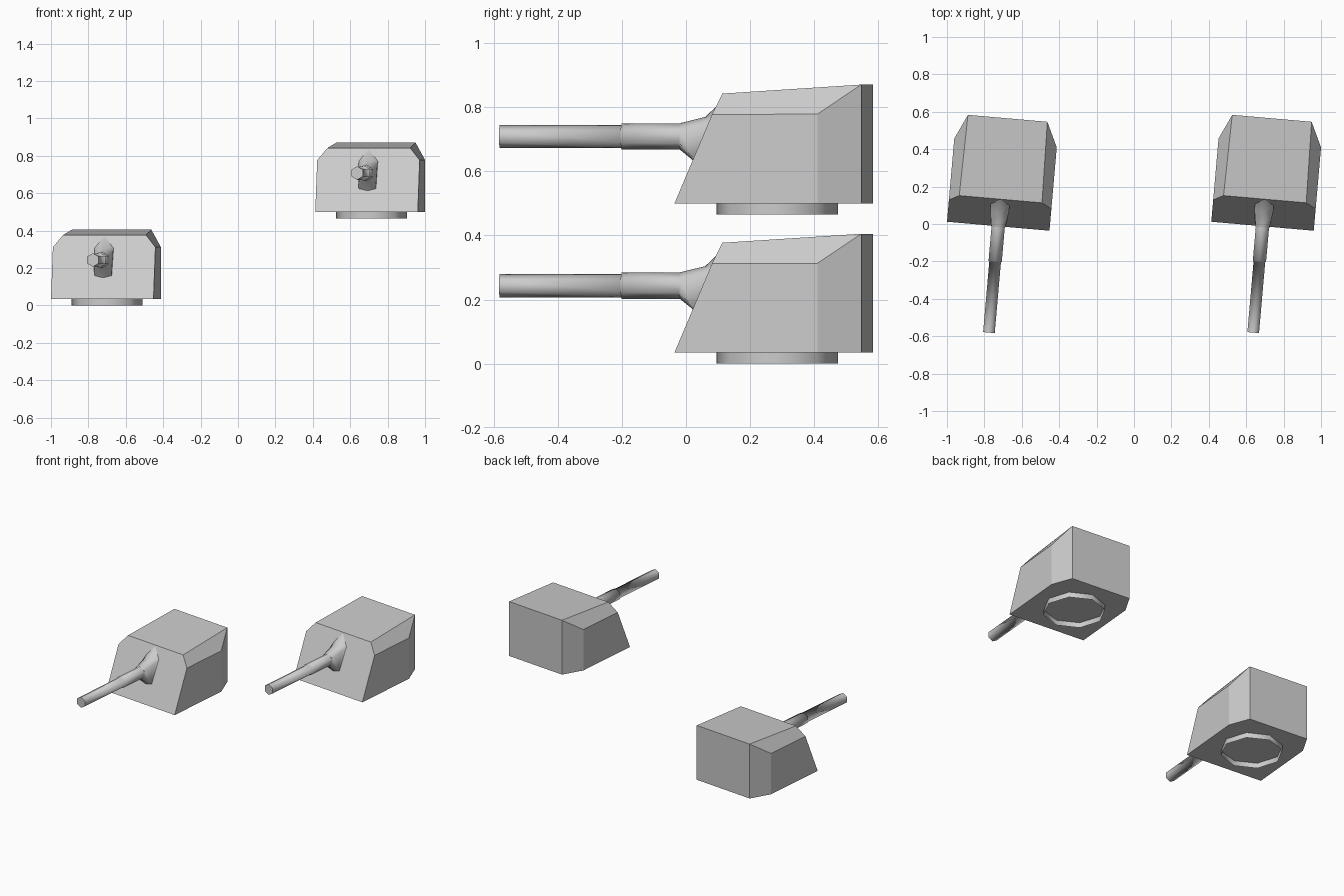
import bpy, bmesh, math
from mathutils import Matrix

if "Cube" in bpy.data.objects:
    bpy.data.objects.remove(bpy.data.objects["Cube"])


def add_mesh(name, verts, faces, smooth=False):
    mesh = bpy.data.meshes.new(name)
    mesh.from_pydata(verts, [], faces)
    bm = bmesh.new()
    bm.from_mesh(mesh)
    bmesh.ops.recalc_face_normals(bm, faces=bm.faces)
    for f in bm.faces:
        f.smooth = smooth and len(f.verts) == 4
    bm.to_mesh(mesh)
    bm.free()
    return mesh


def loft(name, rings, cap_start=False):
    """Skin a list of equal-length point rings."""
    n = len(rings[0])
    verts = [p for r in rings for p in r]
    faces = [(k * n + i, k * n + (i + 1) % n, (k + 1) * n + (i + 1) % n, (k + 1) * n + i)
             for k in range(len(rings) - 1) for i in range(n)]
    if cap_start:
        faces.append(tuple(range(n)))
    return add_mesh(name, verts, faces, smooth=True)


def slope_y(z):
    """Position of the sloping front plate at height z."""
    return -0.297 + 0.145 * (z - 0.035) / 0.342


def hex_ring(y, r, z=0.243):
    return [(r * math.sin(i * math.pi / 3), y, z + r * math.cos(i * math.pi / 3)) for i in range(6)]


# armoured hull: half of the points, mirrored in x
half = [(0.275, -0.297, 0.035), (0.275, 0.15, 0.035), (0.213, 0.282, 0.035),
        (0.275, slope_y(0.312), 0.312), (0.275, 0.15, 0.313), (0.213, 0.282, 0.405),
        (0.222, slope_y(0.377), 0.377)]
sides = [(0, 1, 4, 3), (1, 2, 5, 4), (3, 4, 5, 6)]
hull_faces = sides + [tuple(i + 7 for i in f) for f in sides]
hull_faces += [(0, 3, 6, 13, 10, 7), (6, 5, 12, 13), (5, 2, 9, 12), (0, 1, 2, 9, 8, 7)]
hull = add_mesh("hull", half + [(-x, y, z) for x, y, z in half], hull_faces)

# gun barrel with one step
barrel = loft("barrel", [hex_ring(-0.868, 0.036), hex_ring(-0.487, 0.036),
                         hex_ring(-0.487, 0.041), hex_ring(-0.28, 0.041)], cap_start=True)

# mantlet flaring from the barrel onto the front plate
middle = [(0, -0.225, 0.304), (0.05, -0.215, 0.285), (0.046, -0.262, 0.18),
          (0, -0.268, 0.173), (-0.046, -0.262, 0.18), (-0.05, -0.215, 0.285)]
outline = [(0, 0.375), (0.051, 0.31), (0.046, 0.157), (0, 0.146), (-0.046, 0.157), (-0.051, 0.31)]
mantlet = loft("mantlet", [hex_ring(-0.303, 0.042), middle,
                           [(x, slope_y(z) + 0.003, z) for x, z in outline]], cap_start=True)

# eight-sided turning ring under the hull
ring = loft("base_ring", [[(0.19 * math.cos(i * math.pi / 4), 0.19 * math.sin(i * math.pi / 4), z)
                           for i in range(8)] for z in (0.0, 0.035)])

# two identical turrets
for side, place in (("left", (-0.70, 0.284, 0)), ("right", (0.713, 0.284, 0.465))):
    for mesh in (hull, barrel, mantlet, ring):
        ob = bpy.data.objects.new(f"{side}_{mesh.name}", mesh)
        ob.matrix_world = Matrix.Translation(place) @ Matrix.Rotation(math.radians(-5), 4, 'Z')
        bpy.context.collection.objects.link(ob)
